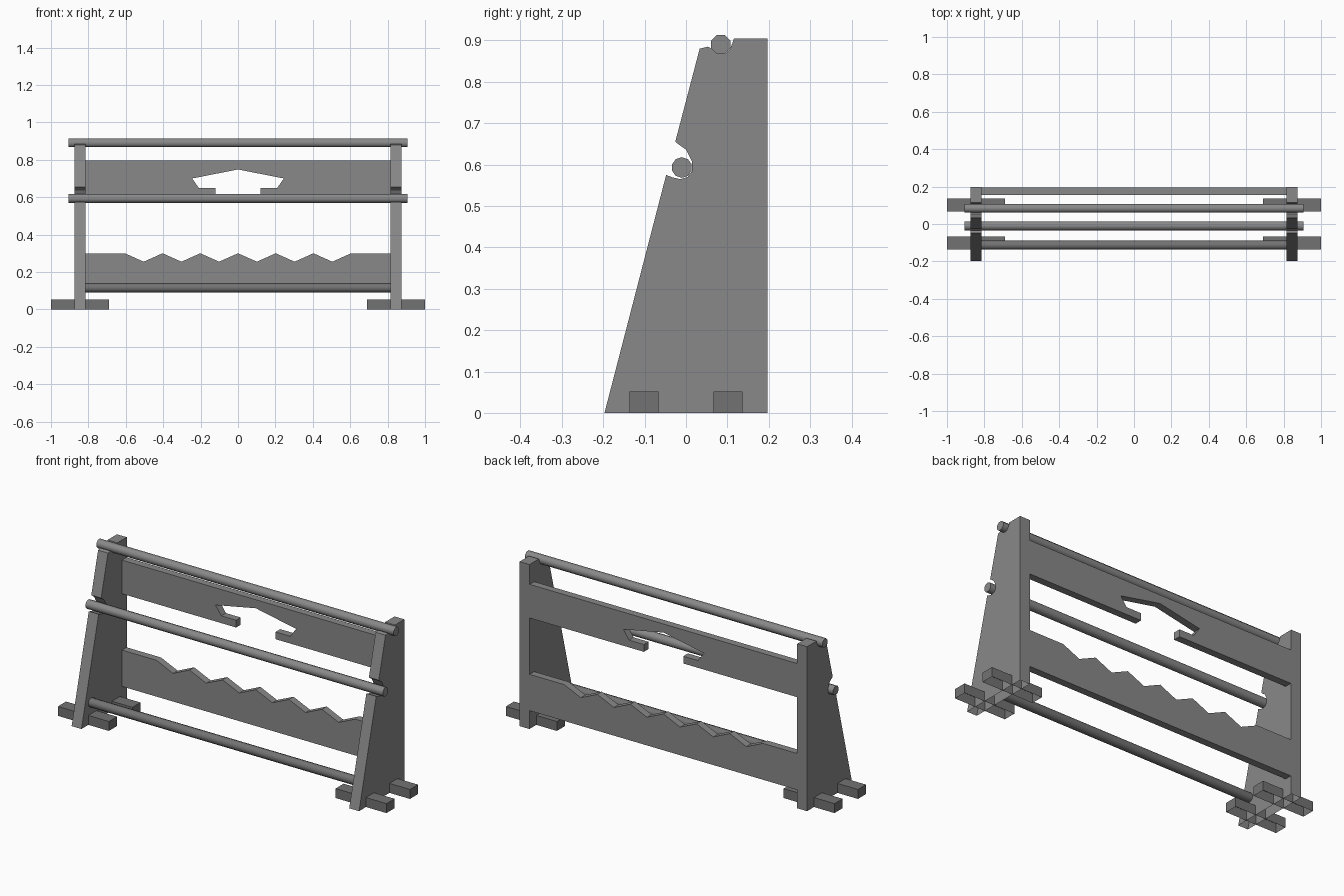
import bpy, bmesh, math

if "Cube" in bpy.data.objects:
    bpy.data.objects.remove(bpy.data.objects["Cube"])


def grey(name, v):
    mat = bpy.data.materials.new(name)
    mat.diffuse_color = (v, v, v, 1)
    mat.use_nodes = True
    mat.node_tree.nodes["Principled BSDF"].inputs["Base Color"].default_value = mat.diffuse_color
    return mat


mid_grey = grey("mid_grey", 0.25)
dark_grey = grey("dark_grey", 0.17)


def prism(name, points, axis, a, b, mat=mid_grey):
    """Extrude a 2D outline from a to b along x (points are y,z) or y (points are x,z)."""
    place = (lambda p, d: (d, p[0], p[1])) if axis == 'x' else (lambda p, d: (p[0], d, p[1]))
    bm = bmesh.new()
    near = [bm.verts.new(place(p, a)) for p in points]
    far = [bm.verts.new(place(p, b)) for p in points]
    bm.faces.new(near)
    bm.faces.new(far[::-1])
    n = len(points)
    for i in range(n):
        j = (i + 1) % n
        bm.faces.new((near[i], far[i], far[j], near[j]))
    bmesh.ops.recalc_face_normals(bm, faces=bm.faces)
    # Parts resting on the floor are open underneath
    floor = [f for f in bm.faces if all(v.co.z < 1e-5 for v in f.verts)]
    bmesh.ops.delete(bm, geom=floor, context='FACES_ONLY')
    # Split the concave end caps cleanly
    bmesh.ops.triangulate(bm, faces=[f for f in bm.faces if len(f.verts) > 4])
    mesh = bpy.data.meshes.new(name)
    bm.to_mesh(mesh)
    bm.free()
    mesh.materials.append(mat)
    obj = bpy.data.objects.new(name, mesh)
    bpy.context.collection.objects.link(obj)
    return obj


def rod(name, y, z, half, sides, turn, mat=mid_grey, r=0.025):
    ring = [(y + r * math.cos(turn + math.tau * i / sides),
             z + r * math.sin(turn + math.tau * i / sides)) for i in range(sides)]
    obj = prism(name, ring, 'x', -half, half, mat)
    # Round the sides, keep the ends crisp
    bpy.ops.object.select_all(action='DESELECT')
    obj.select_set(True)
    bpy.context.view_layer.objects.active = obj
    bpy.ops.object.shade_smooth_by_angle(angle=math.radians(50))


# Tapered side panels with two rod notches
side = [(-0.197, 0), (0.197, 0), (0.197, 0.905), (0.116, 0.905),
        (0.107, 0.880), (0.095, 0.868), (0.073, 0.868), (0.062, 0.880),
        (0.053, 0.885), (0.033, 0.880), (-0.026, 0.655), (0.000, 0.636),
        (0.014, 0.608), (0.015, 0.585), (0.004, 0.570), (-0.014, 0.565),
        (-0.032, 0.569), (-0.048, 0.575)]

for label, s in (("left", -1), ("right", 1)):
    prism(label + "_side_panel", side, 'x', s * 0.815, s * 0.875)
    # Feet crossing through the panel
    for end, y in (("front", -0.102), ("back", 0.102)):
        foot = [(y - 0.035, 0), (y + 0.035, 0), (y + 0.035, 0.052), (y - 0.035, 0.052)]
        prism(f"{label}_{end}_foot", foot, 'x', s * 0.69, s * 1.0, dark_grey)

# Rods
rod("top_rod", 0.084, 0.890, 0.905, 8, math.pi / 8)
rod("middle_rod", -0.010, 0.593, 0.905, 10, math.pi / 10)
rod("bottom_rod", -0.113, 0.115, 0.820, 10, math.pi / 10, dark_grey)

# Upper back board with a gabled cutout open at the bottom
half = [(0.245, 0.70), (0.21, 0.65), (0.12, 0.65), (0.12, 0.61), (0.82, 0.61), (0.82, 0.795)]
upper = [(0, 0.748)] + half + [(-x, z) for x, z in reversed(half)]
prism("upper_back_board", upper, 'y', 0.155, 0.195)

# Lower back board with a zigzag top edge
zigzag = [(-0.605 + 1.21 * i / 12, 0.255 if i % 2 else 0.30) for i in range(13)]
lower = [(0.82, 0.30), (0.82, 0.10), (-0.82, 0.10), (-0.82, 0.30)] + zigzag
prism("lower_back_board", lower, 'y', 0.155, 0.195)
